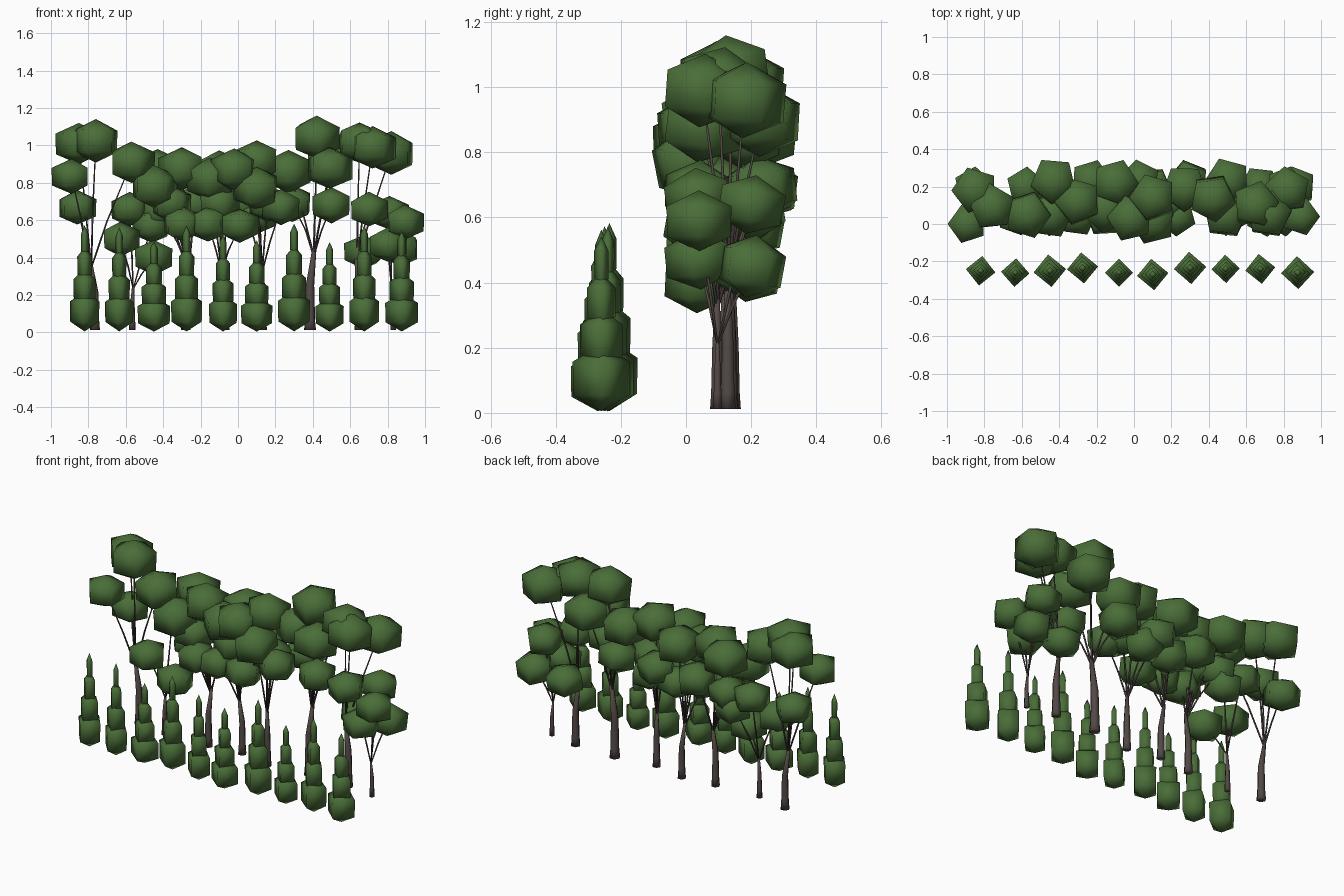
import bpy, bmesh, math, random
from mathutils import Vector, Matrix

if "Cube" in bpy.data.objects:
    bpy.data.objects.remove(bpy.data.objects["Cube"])
random.seed(4)

def mat(name, c):
    m = bpy.data.materials.new(name)
    m.diffuse_color = (*c, 1)
    m.use_nodes = True
    m.node_tree.nodes["Principled BSDF"].inputs["Base Color"].default_value = m.diffuse_color
    return m

GREEN = mat("leaf green", (0.068, 0.155, 0.040))
BARK = mat("bark brown", (0.085, 0.066, 0.060))
BLOB = [(0, -1), (0.95, -0.52), (0.97, 0.48), (0, 1)]

def ring(bm, r, z, sides, M):
    n = 1 if r == 0 else sides
    return [bm.verts.new(M @ Vector((r * math.cos(2 * math.pi * i / sides),
            r * math.sin(2 * math.pi * i / sides), z))) for i in range(n)]

def skin(bm, rows, sides):
    for a, b in zip(rows, rows[1:]):
        for i in range(sides):
            j = (i + 1) % sides
            f = [a[i % len(a)], a[j % len(a)], b[j % len(b)], b[i % len(b)]]
            bm.faces.new(list(dict.fromkeys(f)))

def blob(bm, c, r, hz, sides, rot=0, tilt=0):
    """Few-sided rounded clump."""
    M = (Matrix.Translation(c) @ Matrix.Rotation(tilt, 4, 'X') @ Matrix.Rotation(rot, 4, 'Z')
         @ Matrix.Diagonal((r, r, hz, 1)))
    skin(bm, [ring(bm, pr, pz, sides, M) for pr, pz in BLOB], sides)

def tube(bm, pts, sides=6):
    """Tapered tube through (point, radius) pairs."""
    rows = [ring(bm, r, 0, sides, Matrix.Translation(p)) for p, r in pts]
    skin(bm, rows, sides)
    bm.faces.new(rows[0][::-1])
    bm.faces.new(rows[-1])

def finish(bm, name, m):
    me = bpy.data.meshes.new(name)
    for f in bm.faces:
        f.smooth = True
    bmesh.ops.recalc_face_normals(bm, faces=bm.faces)
    bm.to_mesh(me)
    bm.free()
    me.materials.append(m)
    bpy.context.collection.objects.link(bpy.data.objects.new(name, me))

# Trunks: x and base radius; thicker trunks are taller
TRUNKS = [(-0.765, 0.027), (-0.565, 0.018), (-0.28, 0.026), (-0.07, 0.025),
          (0.13, 0.025), (0.385, 0.032), (0.65, 0.028), (0.83, 0.016)]
# Upper clumps: x, y, z
UPPER = [(-0.89, 0, 0.835), (-0.85, 0.18, 1.01), (-0.76, 0.09, 1.025), (-0.57, 0.05, 0.91),
         (-0.43, 0.23, 0.87), (-0.3, 0.12, 0.875), (-0.45, 0.05, 0.78), (-0.1, 0.22, 0.86),
         (-0.15, 0.08, 0.82), (-0.02, 0.03, 0.87), (0.1, 0.14, 0.915), (0.1, 0.02, 0.77),
         (0.27, 0.19, 0.86), (0.42, 0.14, 1.045), (0.5, 0.23, 0.9), (0.49, 0.05, 0.88),
         (0.65, 0.1, 1.015), (0.72, 0.05, 0.99), (0.82, 0.18, 0.96)]
# Lower clumps: x, z; they alternate between front and back
LOWER = [(-0.63, 0.5), (-0.86, 0.67), (-0.45, 0.4), (-0.46, 0.57), (-0.3, 0.58), (-0.58, 0.66),
         (-0.16, 0.58), (-0.08, 0.62), (0.01, 0.57), (0.1, 0.62), (0.23, 0.67), (-0.42, 0.65),
         (0.5, 0.68), (0.67, 0.43), (0.7, 0.66), (0.87, 0.45), (0.89, 0.59), (0.81, 0.64),
         (0.8, 0.47)]

clumps = [(Vector(c), 0.13 if c[0] > -0.88 else 0.11) for c in UPPER]
clumps += [(Vector((x, 0.2 if i % 2 else 0.04, z)), 0.108) for i, (x, z) in enumerate(LOWER)]
# dense inner canopy over the middle trees
clumps += [(Vector((-0.36 + 0.13 * i, 0.23 if i % 2 else 0.1, 0.69)), 0.115) for i in range(6)]

trees = []
for i, (x, r) in enumerate(TRUNKS):
    base = Vector((x, 0.12 + 0.025 * math.cos(2.3 * i), 0.012))
    top = base + Vector((0.025 * math.sin(2 * i + 4.5), 0, 14 * r - 0.01))
    mid = base.lerp(top, 0.55)
    mid.x = x
    trees.append((base, mid, top, r, bmesh.new(), bmesh.new()))
    # bent trunk with a flared foot
    tube(trees[-1][4], [(base, r), (base + Vector((0, 0, 0.05)), r * 0.85),
                        (mid, r * 0.7), (top, r * 0.35)])

for c, r in clumps:
    # each clump hangs on the nearest trunk; high clumps only on thick trunks
    able = [t for t in trees if c.z < 0.7 or t[3] > 0.02]
    base, mid, top, tr, wood, leaves = min(able, key=lambda t: abs(t[0].x - c.x))
    tube(wood, [(mid.lerp(top, 0.8), tr * 0.2), (top.lerp(c, 0.4), 0.005), (c, 0.003)], 5)
    edge = abs(c.x) > 0.88   # outermost clumps point straight outwards
    rot = (math.pi if c.x < 0 else 0) if edge else random.uniform(0, 6.28)
    tilt = 0 if edge else random.uniform(-0.2, 0.2)
    blob(leaves, c, r, r * random.uniform(0.84, 0.9), 5, rot, tilt)

for n, t in enumerate(trees, 1):
    finish(t[4], f"tree_trunk_{n}", BARK)
    finish(t[5], f"tree_leaves_{n}", GREEN)

# Narrow tiered shrubs along the front: x, y, height
SHRUBS = [(-0.82, -0.25, 0.57), (-0.635, -0.26, 0.56), (-0.45, -0.25, 0.485),
          (-0.275, -0.235, 0.57), (-0.08, -0.26, 0.52), (0.1, -0.27, 0.49),
          (0.3, -0.235, 0.58), (0.49, -0.24, 0.48), (0.675, -0.24, 0.57), (0.875, -0.26, 0.54)]
for n, (x, y, h) in enumerate(SHRUBS, 1):
    bm = bmesh.new()
    r = 0.084 + 0.007 * math.cos(1.9 * n)
    for k in range(4):
        c = Vector((x, y, h * (0.2 + 0.215 * k)))
        blob(bm, c, r * (1 - 0.25 * k), h * (0.19 - 0.01 * k), 4, random.uniform(-0.12, 0.12))
    finish(bm, f"shrub_{n}", GREEN)
